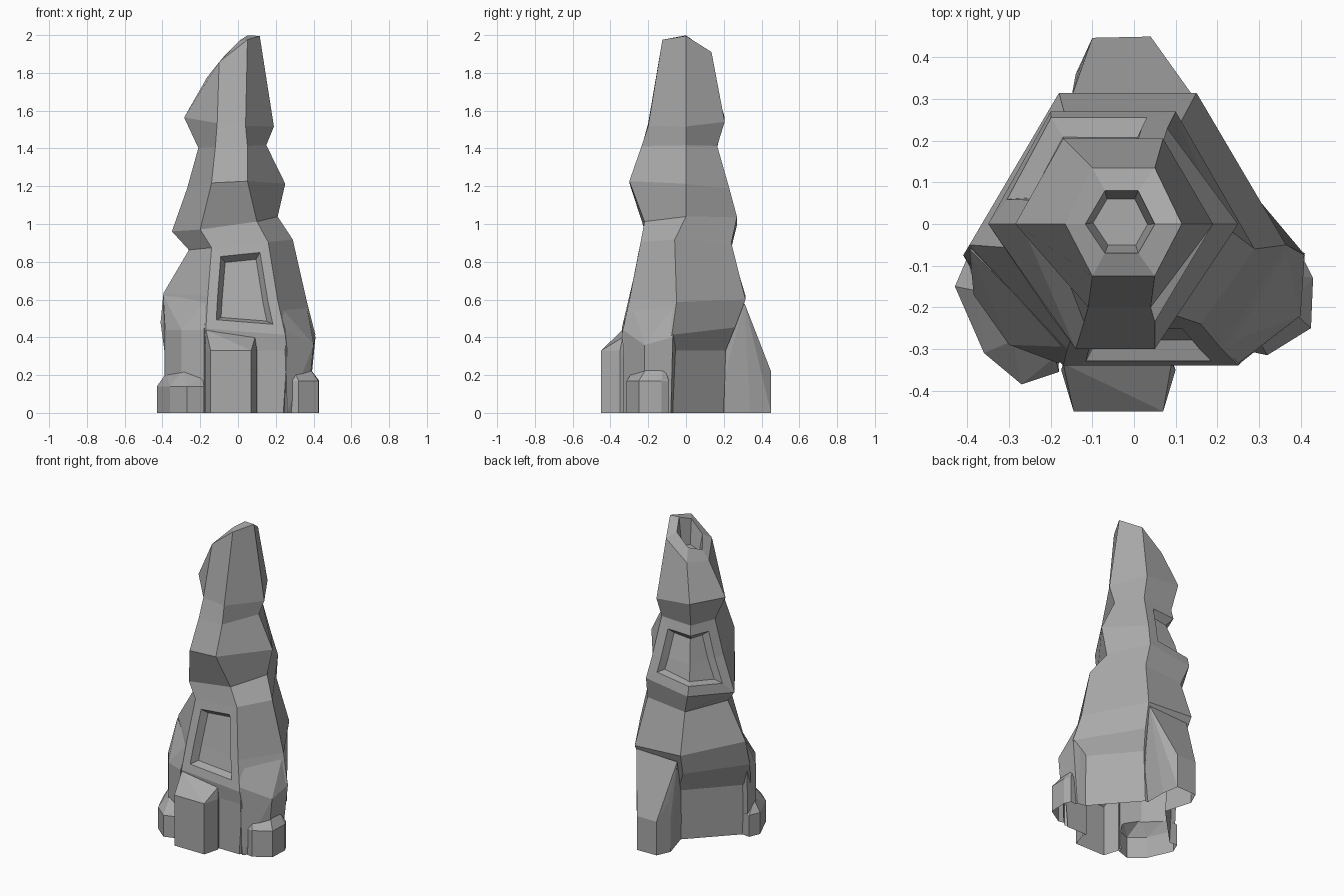
import bpy, bmesh
from mathutils import Vector

if "Cube" in bpy.data.objects:
    bpy.data.objects.remove(bpy.data.objects["Cube"])


def finish(bm, name):
    bmesh.ops.recalc_face_normals(bm, faces=bm.faces)
    me = bpy.data.meshes.new(name)
    bm.to_mesh(me)
    bm.free()
    ob = bpy.data.objects.new(name, me)
    bpy.context.collection.objects.link(ob)
    return ob


# Six-sided rings, bottom to top: z, tilt x, tilt y, left x, right x, side y,
# front (y, x1, x2), back (y, x1, x2)
RINGS = [
    (0.00, 0, 0, -.37, .35, -.11, -.33, -.18, .24, .20, -.07, .08),
    (0.33, 0, 0, -.39, .37, -.11, -.33, -.18, .26, .21, -.09, .10),
    (0.45, -.08, .05, -.41, .41, -.075, -.34, -.17, .25, .26, -.16, .13),
    (0.61, -.06, 0, -.395, .365, -.05, -.30, -.16, .21, .315, -.18, .15),
    (0.89, .10, 0, -.26, .29, -.06, -.24, -.14, .16, .24, -.16, .11),
    (1.00, .14, .05, -.35, .21, 0, -.22, -.20, .10, .27, -.20, .10),
    (1.20, .05, -.08, -.27, .25, 0, -.30, -.14, .05, .23, -.19, .08),
    (1.41, .04, 0, -.21, .15, 0, -.235, -.12, .05, .165, -.15, .06),
    (1.54, -.10, .06, -.285, .19, 0, -.20, -.11, .04, .205, -.17, .07),
    (1.885, .79, -.25, -.165, .115, 0, -.125, -.10, .05, .135, -.10, .05),
    (1.915, 1.0, -.2, -.117, .05, 0, -.07, -.07, .01, .08, -.07, .01),
]


def build_spire():
    bm = bmesh.new()
    rings = []
    for z, tx, ty, xl, xr, ym, yf, f1, f2, yb, b1, b2 in RINGS:
        cx = (xl + xr) / 2
        pts = [(xr, ym), (b2, yb), (b1, yb), (xl, ym), (f1, yf), (f2, yf)]
        rings.append([bm.verts.new((x, y, z + tx * (x - cx) + ty * y)) for x, y in pts])
    grid = [[bm.faces.new((a[i], a[(i + 1) % 6], b[(i + 1) % 6], b[i])) for i in range(6)]
            for a, b in zip(rings, rings[1:])]
    bm.faces.new(rings[0][::-1])
    cap = bm.faces.new(rings[-1])
    bm.normal_update()

    # Sunken panels: front and back-left
    def sink(faces, border, lip, depth):
        for t, d in ((border, 0), (lip, -depth)):
            bmesh.ops.inset_region(bm, faces=faces, thickness=t, depth=d,
                                   use_even_offset=True, use_boundary=True)
            bm.normal_update()

    sink([grid[2][4], grid[3][4]], .052, .025, .045)
    sink([grid[r][c] for r in (5, 6) for c in (1, 2)], .062, .022, .045)
    # Crater at the tip, dropped straight down
    bmesh.ops.inset_region(bm, faces=[cap], thickness=.02, use_boundary=True, use_even_offset=True)
    for v in cap.verts:
        v.co.z = 1.80 + .3 * (v.co.x + .033)
    return finish(bm, "rock_spire")


# Convex boulder: ground outline raised to a shoulder, plus upper ridge points
def boulder(name, outline, shoulder, ridge):
    bm = bmesh.new()
    for x, y in outline:
        bm.verts.new((x, y, 0))
        bm.verts.new((x, y, shoulder))
    for p in ridge:
        bm.verts.new(p)
    res = bmesh.ops.convex_hull(bm, input=bm.verts)
    junk = [g for g in res["geom_interior"] if isinstance(g, bmesh.types.BMVert)]
    bmesh.ops.delete(bm, geom=junk, context='VERTS')
    bmesh.ops.dissolve_limit(bm, angle_limit=.03, verts=bm.verts, edges=bm.edges)
    return finish(bm, name)


spire = build_spire()
parts = [
    boulder("front_foot", [(-.145, -.45), (.07, -.45), (.10, -.35), (.06, -.25), (-.12, -.25), (-.175, -.35)],
            .33, [(-.17, -.335, .44), (.09, -.335, .40)]),
    boulder("back_foot", [(-.10, .447), (.04, .45), (.06, .34), (.06, .15), (-.08, .15), (-.14, .36)],
            .22, [(-.13, .375, .32), (.05, .36, .36), (.14, .31, .58), (-.15, .305, .57), (0, .15, .5)]),
    boulder("left_shoulder", [(-.385, -.09), (-.385, -.17), (-.30, -.29), (-.18, -.335), (-.12, -.1)],
            .44, [(-.395, -.06, .62), (-.16, -.295, .60)]),
    boulder("left_foot", [(-.40, -.08), (-.43, -.15), (-.36, -.31), (-.27, -.385), (-.18, -.355), (-.2, -.1)],
            .14, [(-.29, -.28, .23), (-.38, -.16, .21), (-.19, -.32, .19), (-.25, -.15, .22)]),
    boulder("right_foot", [(.41, -.09), (.43, -.13), (.425, -.25), (.38, -.26), (.32, -.315), (.25, -.30), (.25, -.1)],
            .17, [(.37, -.2, .25), (.30, -.28, .22), (.37, -.12, .25)]),
    boulder("right_shoulder", [(.37, -.08), (.365, -.22), (.26, -.33), (.15, -.2), (.2, -.05)],
            .30, [(.41, -.07, .40), (.40, -.22, .36), (.25, -.335, .44), (.36, -.05, .58), (.21, -.29, .58)]),
]

# Fuse the boulders into the spire
for p in parts:
    m = spire.modifiers.new("fuse", 'BOOLEAN')
    m.operation, m.solver, m.object = 'UNION', 'EXACT', p
bpy.context.view_layer.update()
mesh = bpy.data.meshes.new_from_object(spire.evaluated_get(bpy.context.evaluated_depsgraph_get()))
spire.modifiers.clear()
spire.data = mesh
for p in parts:
    bpy.data.objects.remove(p)

# Open underside
bm = bmesh.new()
bm.from_mesh(mesh)
base = [f for f in bm.faces if all(v.co.z < .001 for v in f.verts)]
bmesh.ops.delete(bm, geom=base, context='FACES')
bm.to_mesh(mesh)
bm.free()

stone = bpy.data.materials.new("stone")
stone.diffuse_color = (.4, .4, .4, 1)
stone.use_nodes = True
stone.node_tree.nodes["Principled BSDF"].inputs["Base Color"].default_value = stone.diffuse_color
mesh.materials.clear()
mesh.materials.append(stone)
for poly in mesh.polygons:
    poly.material_index = 0
